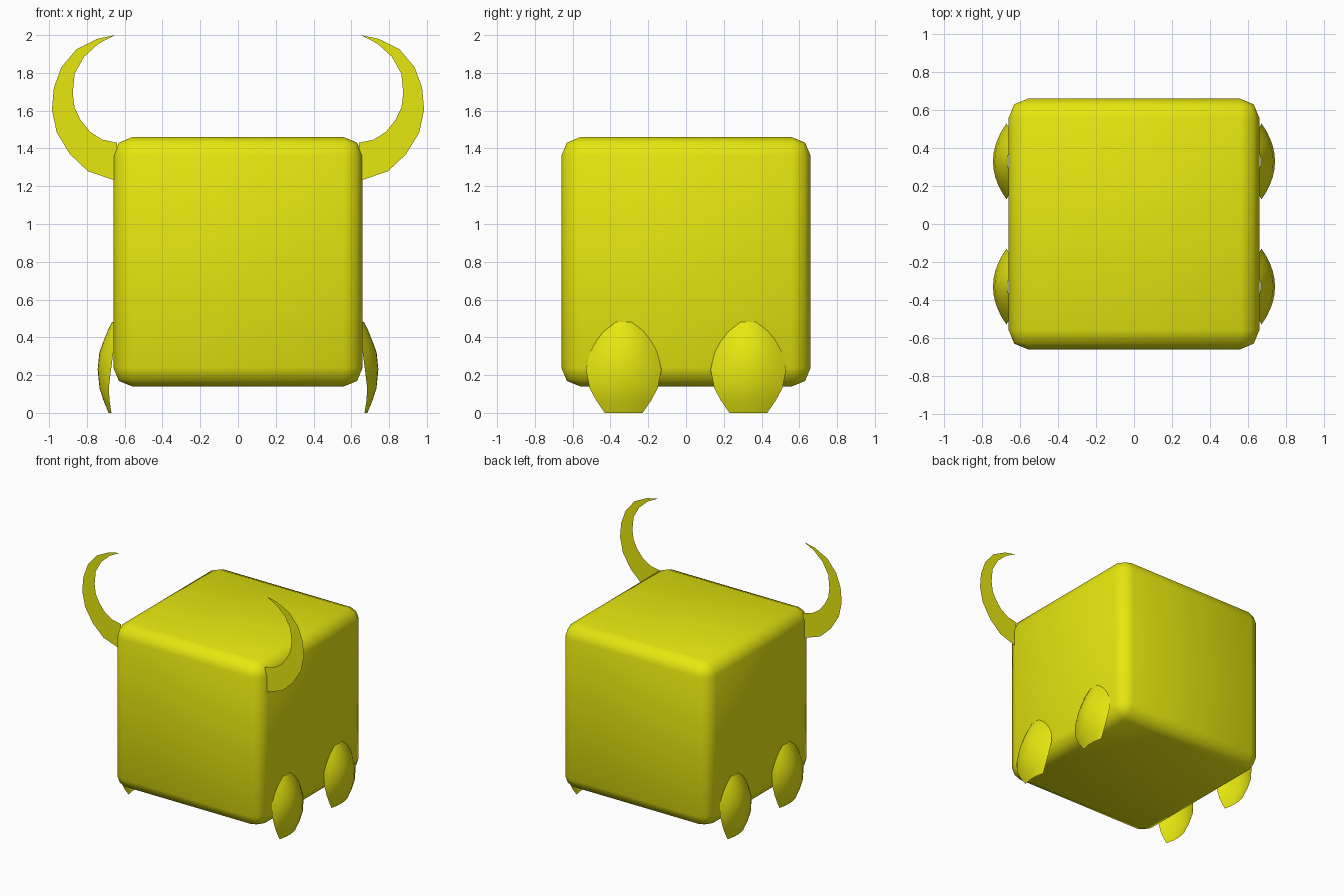
import bpy
import bmesh

if "Cube" in bpy.data.objects:
    bpy.data.objects.remove(bpy.data.objects["Cube"])

yellow = bpy.data.materials.new("yellow")
yellow.diffuse_color = (0.8, 0.8, 0.005, 1)
yellow.use_nodes = True
yellow.node_tree.nodes["Principled BSDF"].inputs["Base Color"].default_value = yellow.diffuse_color


def make_object(name, bm, smooth):
    bmesh.ops.recalc_face_normals(bm, faces=bm.faces)
    for f in bm.faces:
        f.smooth = smooth
    mesh = bpy.data.meshes.new(name)
    bm.to_mesh(mesh)
    bm.free()
    mesh.materials.append(yellow)
    obj = bpy.data.objects.new(name, mesh)
    bpy.context.collection.objects.link(obj)
    return obj


def grid_object(name, rows, smooth):
    """Skin a grid of points with quads, facing outward along x."""
    bm = bmesh.new()
    grid = [[bm.verts.new(p) for p in row] for row in rows]
    for a, b in zip(grid, grid[1:]):
        for i in range(len(a) - 1):
            bm.faces.new((a[i], a[i + 1], b[i + 1], b[i]))
    bmesh.ops.remove_doubles(bm, verts=bm.verts, dist=0.0005)
    obj = make_object(name, bm, smooth)
    if smooth and sum(p.normal.x * p.center.x for p in obj.data.polygons) < 0:
        obj.data.flip_normals()
    return obj


# Body: cube with rounded edges
bm = bmesh.new()
bmesh.ops.create_cube(bm, size=1.32)
bmesh.ops.translate(bm, verts=bm.verts, vec=(0, 0, 0.8))
bmesh.ops.bevel(bm, geom=bm.edges[:], offset=0.1, segments=2,
                profile=0.5, affect='EDGES')
make_object("body", bm, True)

# Horns: flat crescents near the front, outer and inner outline from tip to base
outer = [(.65, 2.0), (.745, 1.98), (.855, 1.925), (.935, 1.83), (.975, 1.72),
         (.985, 1.605), (.96, 1.485), (.89, 1.37), (.795, 1.28), (.65, 1.23)]
inner = [(.65, 2.0), (.738, 1.955), (.815, 1.885), (.865, 1.795), (.875, 1.69),
         (.865, 1.615), (.833, 1.55), (.785, 1.49), (.72, 1.447), (.64, 1.43)]

# Feet: thin curved shells as (height, half width, rim x, apex x)
foot = [(0, .10, .67, .685), (.065, .145, .68, .712), (.13, .18, .684, .733),
        (.23, .20, .672, .743), (.32, .178, .66, .734), (.38, .15, .657, .712),
        (.43, .115, .655, .692), (.48, .055, .655, .667)]
STEPS = 10

for side, sx in (("left", -1), ("right", 1)):
    grid_object(side + "_horn",
                [[(sx * x, -0.57, z) for x, z in line] for line in (outer, inner)],
                False)
    for end, cy in (("front", -0.33), ("back", 0.33)):
        rows = []
        for z, w, rim, apex in foot:
            us = [2 * i / STEPS - 1 for i in range(STEPS + 1)]
            rows.append([(sx * (rim + (apex - rim) * (1 - u * u)), cy + w * u, z)
                         for u in us])
        grid_object(f"{end}_{side}_foot", rows, True)
